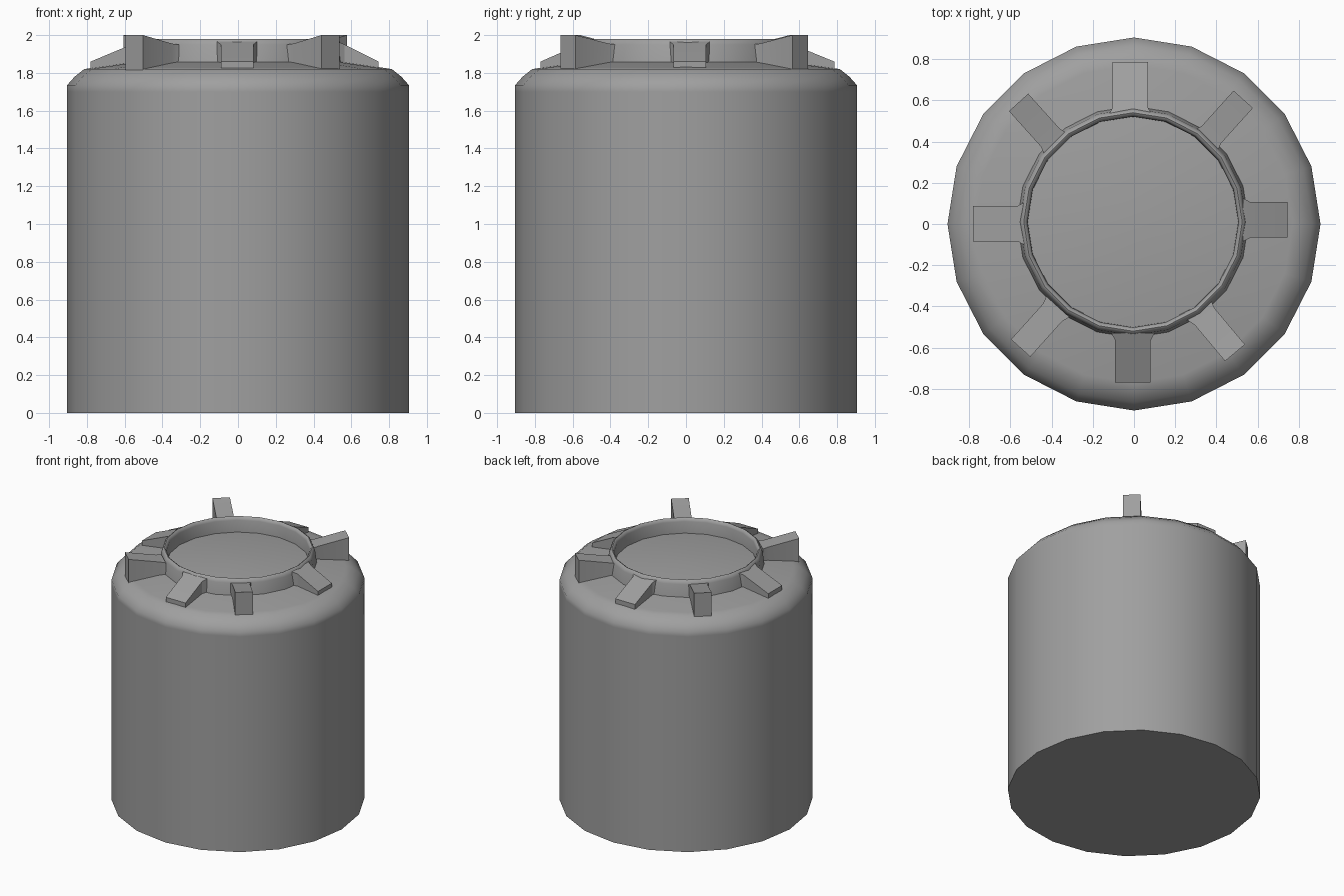
import bpy
import bmesh
from math import radians, pi, sin, cos
from mathutils import Matrix

if "Cube" in bpy.data.objects:
    bpy.data.objects.remove(bpy.data.objects["Cube"], do_unlink=True)

SIDES = 20
grey = bpy.data.materials.new("plain grey")
grey.use_nodes = True
grey.diffuse_color = (0.35, 0.35, 0.35, 1)
grey.node_tree.nodes["Principled BSDF"].inputs["Base Color"].default_value = grey.diffuse_color


def finish(bm, name, angle):
    """Turn a bmesh into a shaded, coloured object."""
    bmesh.ops.recalc_face_normals(bm, faces=bm.faces)
    mesh = bpy.data.meshes.new(name)
    bm.to_mesh(mesh)
    bm.free()
    mesh.materials.append(grey)
    obj = bpy.data.objects.new(name, mesh)
    bpy.context.collection.objects.link(obj)
    bpy.ops.object.select_all(action="DESELECT")
    obj.select_set(True)
    bpy.context.view_layer.objects.active = obj
    bpy.ops.object.shade_smooth_by_angle(angle=radians(angle))
    return obj


def lathe(name, profile, closed=False):
    """Revolve (radius, height) points; an open profile is capped at both ends."""
    bm = bmesh.new()
    rings = []
    for r, z in profile:
        rings.append([bm.verts.new((r * cos(2 * pi * i / SIDES), r * sin(2 * pi * i / SIDES), z))
                      for i in range(SIDES)])
    pairs = list(zip(rings, rings[1:]))
    if closed:
        pairs.append((rings[-1], rings[0]))
    else:
        bm.faces.new(rings[0])
        bm.faces.new(rings[-1])
    for a, b in pairs:
        for i in range(SIDES):
            j = (i + 1) % SIDES
            bm.faces.new((a[i], a[j], b[j], b[i]))
    return finish(bm, name, 50)


def fin(name, end, heading, stations, base):
    """Rib running back from its end point; stations are (distance back, half width, top)."""
    bm = bmesh.new()
    loops = []
    for back, half, top in stations:
        loops.append([bm.verts.new((-back, y, z)) for y, z in
                      ((-half, base), (half, base), (half, top), (-half, top))])
    for a, b in zip(loops, loops[1:]):
        for i in range(4):
            j = (i + 1) % 4
            bm.faces.new((a[i], a[j], b[j], b[i]))
    bm.faces.new(loops[0])
    bm.faces.new(loops[-1])
    bm.transform(Matrix.Translation((end[0], end[1], 0)) @ Matrix.Rotation(radians(heading), 4, "Z"))
    return finish(bm, name, 20)


# Tank body: straight wall, soft bevelled shoulder, gently rising roof and lid
lathe("tank_body", [(0.905, 0), (0.905, 1.70), (0.905, 1.735), (0.865, 1.78), (0.815, 1.82),
                    (0.77, 1.827), (0.54, 1.86), (0.3, 1.88), (0.1, 1.89)])

# Raised collar around the lid
collar = lathe("lid_collar", [(0.565, 1.83), (0.55, 1.95), (0.54, 1.975), (0.53, 1.98),
                              (0.52, 1.975), (0.512, 1.955), (0.51, 1.83)], closed=True)
collar.location = (-0.005, 0.01, 0)

# Wide wedge ribs that slope down away from the collar
for name, end, heading in (("left", (0.745, 0.02), 0), ("back", (-0.018, 0.785), 90),
                           ("right", (-0.78, 0.002), 180), ("front", (-0.005, -0.77), 270)):
    length = max(abs(end[0]), abs(end[1])) - 0.53
    fin("wedge_rib_" + name, end, heading,
        [(0, 0.086, 1.86), (length - 0.035, 0.086, 1.95), (length, 0.105, 1.965)], 1.815)

# Narrow diagonal lugs that rise away from the collar
for name, end, heading in (("back_left", (0.53, 0.605), 48), ("back_right", (-0.56, 0.59), 132),
                           ("front_right", (-0.55, -0.602), 228), ("front_left", (0.49, -0.625), 310)):
    fin("diagonal_lug_" + name, end, heading,
        [(0, 0.063, 2.0), (0.23, 0.063, 1.955), (0.27, 0.075, 1.95)], 1.815)
